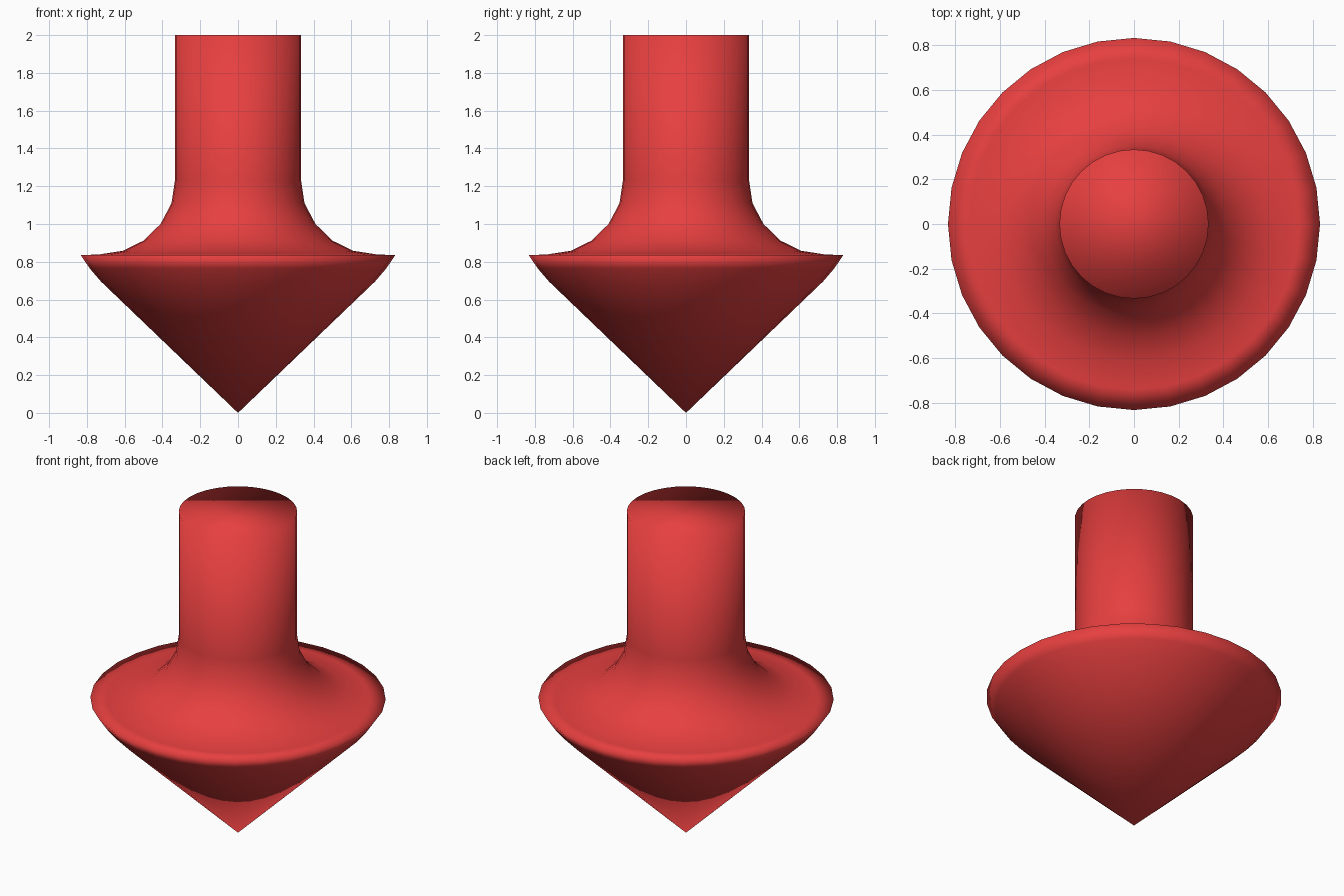
import bpy
import bmesh
import math

if "Cube" in bpy.data.objects:
    bpy.data.objects.remove(bpy.data.objects["Cube"])

SIDES = 32

# Lathe profile (radius, height), from above the tip up to the stem top
PROFILE = [(0.725, 0.695), (0.785, 0.765), (0.833, 0.836),
           (0.74, 0.838), (0.61, 0.858), (0.50, 0.912), (0.41, 1.0),
           (0.352, 1.11), (0.334, 1.23), (0.334, 2.0)]

bm = bmesh.new()


def ring(radius, z):
    return [bm.verts.new((radius * math.cos(2 * math.pi * i / SIDES),
                          radius * math.sin(2 * math.pi * i / SIDES), z))
            for i in range(SIDES)]


rings = [ring(r, z) for r, z in PROFILE]
tip = bm.verts.new((0, 0, 0))

for i in range(SIDES):
    j = (i + 1) % SIDES
    # Pointed cone underneath
    bm.faces.new((tip, rings[0][j], rings[0][i]))
    # Rim, flare and stem walls
    for low, high in zip(rings, rings[1:]):
        bm.faces.new((low[i], low[j], high[j], high[i]))
# Stem top
bm.faces.new(rings[-1])

for face in bm.faces:
    face.smooth = True

mesh = bpy.data.meshes.new("spinning_top")
bm.to_mesh(mesh)
bm.free()
top = bpy.data.objects.new("spinning_top", mesh)
bpy.context.collection.objects.link(top)

# Red paint
red = bpy.data.materials.new("red")
red.diffuse_color = (0.8, 0.05, 0.05, 1)
red.use_nodes = True
red.node_tree.nodes["Principled BSDF"].inputs["Base Color"].default_value = red.diffuse_color
mesh.materials.append(red)
